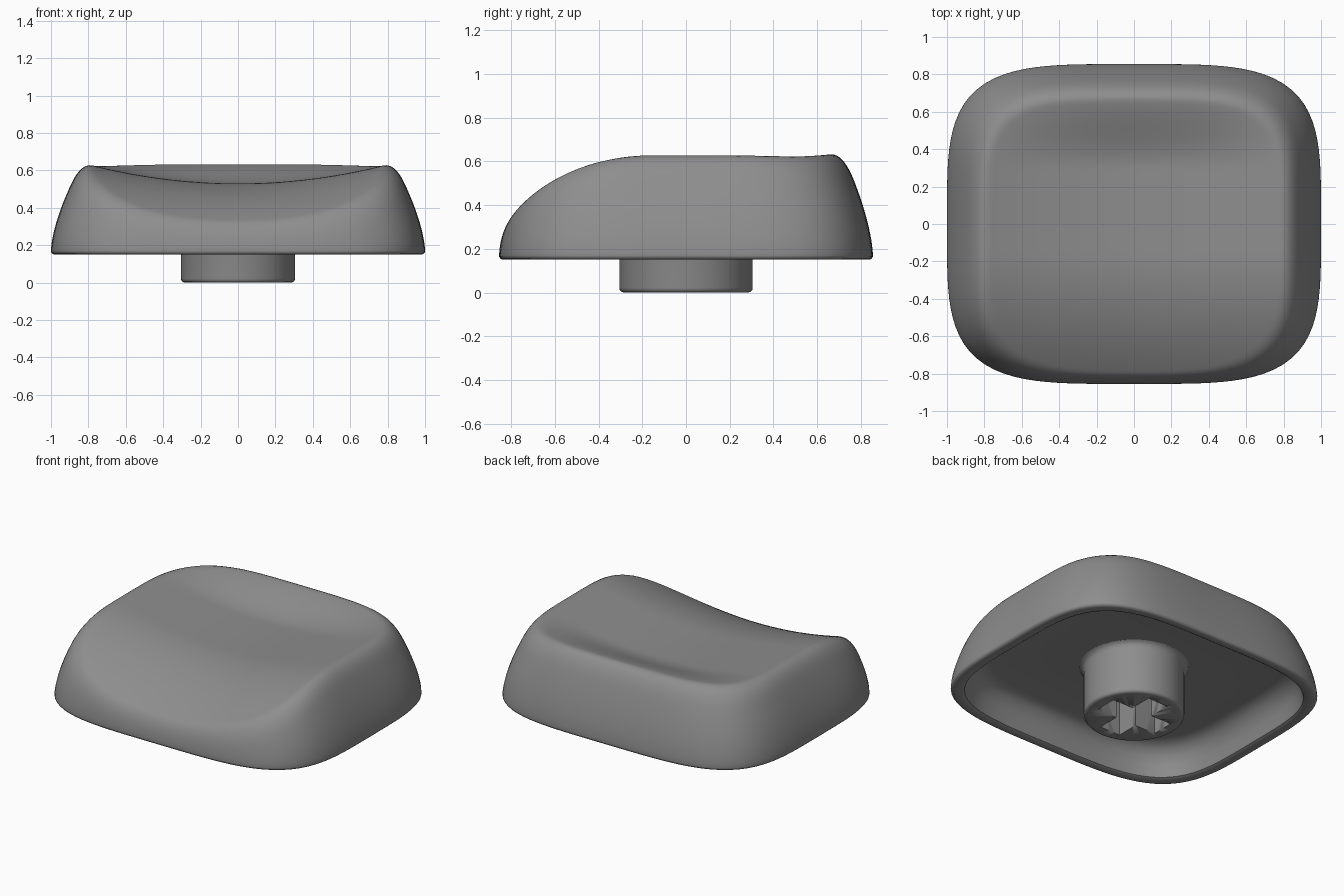
import bpy, bmesh, math

if "Cube" in bpy.data.objects:
    bpy.data.objects.remove(bpy.data.objects["Cube"])

SEG = 128       # segments round the cap
DEPTH = 0.855   # half depth of the cap, half width is 1

grey = bpy.data.materials.new("grey_plastic")
grey.diffuse_color = (0.27, 0.27, 0.27, 1)
grey.use_nodes = True
grey.node_tree.nodes["Principled BSDF"].inputs["Base Color"].default_value = grey.diffuse_color


def finish(bm, name, angle=40):
    bmesh.ops.recalc_face_normals(bm, faces=bm.faces[:])
    me = bpy.data.meshes.new(name)
    bm.to_mesh(me)
    bm.free()
    ob = bpy.data.objects.new(name, me)
    bpy.context.collection.objects.link(ob)
    me.materials.append(grey)
    bpy.ops.object.select_all(action='DESELECT')
    ob.select_set(True)
    bpy.context.view_layer.objects.active = ob
    bpy.ops.object.shade_smooth_by_angle(angle=math.radians(angle))
    return ob


def skin(bm, rings):
    """Bridge rings of vertices; a one-vertex ring closes an end."""
    for a, b in zip(rings, rings[1:]):
        n = max(len(a), len(b))
        for i in range(n):
            j = (i + 1) % n
            if len(a) == 1:
                bm.faces.new((a[0], b[i], b[j]))
            elif len(b) == 1:
                bm.faces.new((a[i], a[j], b[0]))
            else:
                bm.faces.new((a[i], a[j], b[j], b[i]))


def smoothstep(a, b, v):
    t = min(1, max(0, (v - a) / (b - a)))
    return t * t * (3 - 2 * t)


def outer_height(x, y, r):
    """Curved side wall blended into the scooped top."""
    wall = 0.17 + 1.5 * (1 - r) ** 0.645
    scoop = 0.53 + 0.16 * x * x - 0.48 * max(0, -0.15 - y) ** 2
    b = smoothstep(0.3, 0.72, y)
    top = scoop * (1 - b) + 0.637 * b
    k = 0.12
    return min(wall, top) - max(k - abs(wall - top), 0) ** 2 / (4 * k)


def cap_ring(bm, r, z=None):
    """Rounded-rectangle ring at scale r."""
    ring = []
    for i in range(SEG):
        t = 2 * math.pi * i / SEG
        c, s = math.cos(t), math.sin(t)
        q = r / (c ** 4 + s ** 4) ** 0.25
        x, y = q * c, q * s * DEPTH
        ring.append(bm.verts.new((x, y, outer_height(x, y, r) if z is None else z)))
    return ring


# Cap: hollow underside, rounded lip, outer wall and scooped top
bm = bmesh.new()
rings = [[bm.verts.new((0, 0, 0.35))]]
for r, z in [(0.4, 0.35), (0.78, 0.35), (0.82, 0.343), (0.86, 0.32), (0.89, 0.28),
             (0.91, 0.23), (0.92, 0.175), (0.925, 0.158), (0.94, 0.15),
             (0.98, 0.15), (0.992, 0.154), (0.999, 0.163)]:
    rings.append(cap_ring(bm, r, z))
N = 48
for i in range(N):
    rings.append(cap_ring(bm, 1 - (i / N) ** 1.7))
rings.append([bm.verts.new((0, 0, outer_height(0, 0, 0)))])
skin(bm, rings)
finish(bm, "cap")

# Stem: turned post with a rounded foot and a flare where it meets the cap
bm = bmesh.new()
rings = [[bm.verts.new((0, 0, 0))]]
for r, z in [(0.285, 0), (0.297, 0.004), (0.303, 0.012), (0.305, 0.022), (0.305, 0.31),
             (0.31, 0.33), (0.32, 0.343), (0.335, 0.352)]:
    rings.append([bm.verts.new((r * math.cos(2 * math.pi * i / 64),
                                r * math.sin(2 * math.pi * i / 64), z)) for i in range(64)])
rings.append([bm.verts.new((0, 0, 0.352))])
skin(bm, rings)
stem = finish(bm, "stem")

# Cross-shaped socket cut into the foot of the stem
a, w = 0.225, 0.075
corner = [(a, -w), (a, w), (w, w)]
outline = []
for k in range(4):
    c, s = round(math.cos(k * math.pi / 2)), round(math.sin(k * math.pi / 2))
    outline += [(x * c - y * s, x * s + y * c) for x, y in corner]
bm = bmesh.new()
base = bm.faces.new([bm.verts.new((x, y, -0.1)) for x, y in outline])
ext = bmesh.ops.extrude_face_region(bm, geom=[base])
bmesh.ops.translate(bm, vec=(0, 0, 0.4),
                    verts=[v for v in ext["geom"] if isinstance(v, bmesh.types.BMVert)])
cutter = finish(bm, "socket_cutter", 20)
cutter.hide_render = True
cutter.hide_set(True)
mod = stem.modifiers.new("socket", 'BOOLEAN')
mod.operation = 'DIFFERENCE'
mod.solver = 'EXACT'
mod.object = cutter
# keep the sharp-edge shading after the cut
stem.modifiers.move(len(stem.modifiers) - 1, 0)
